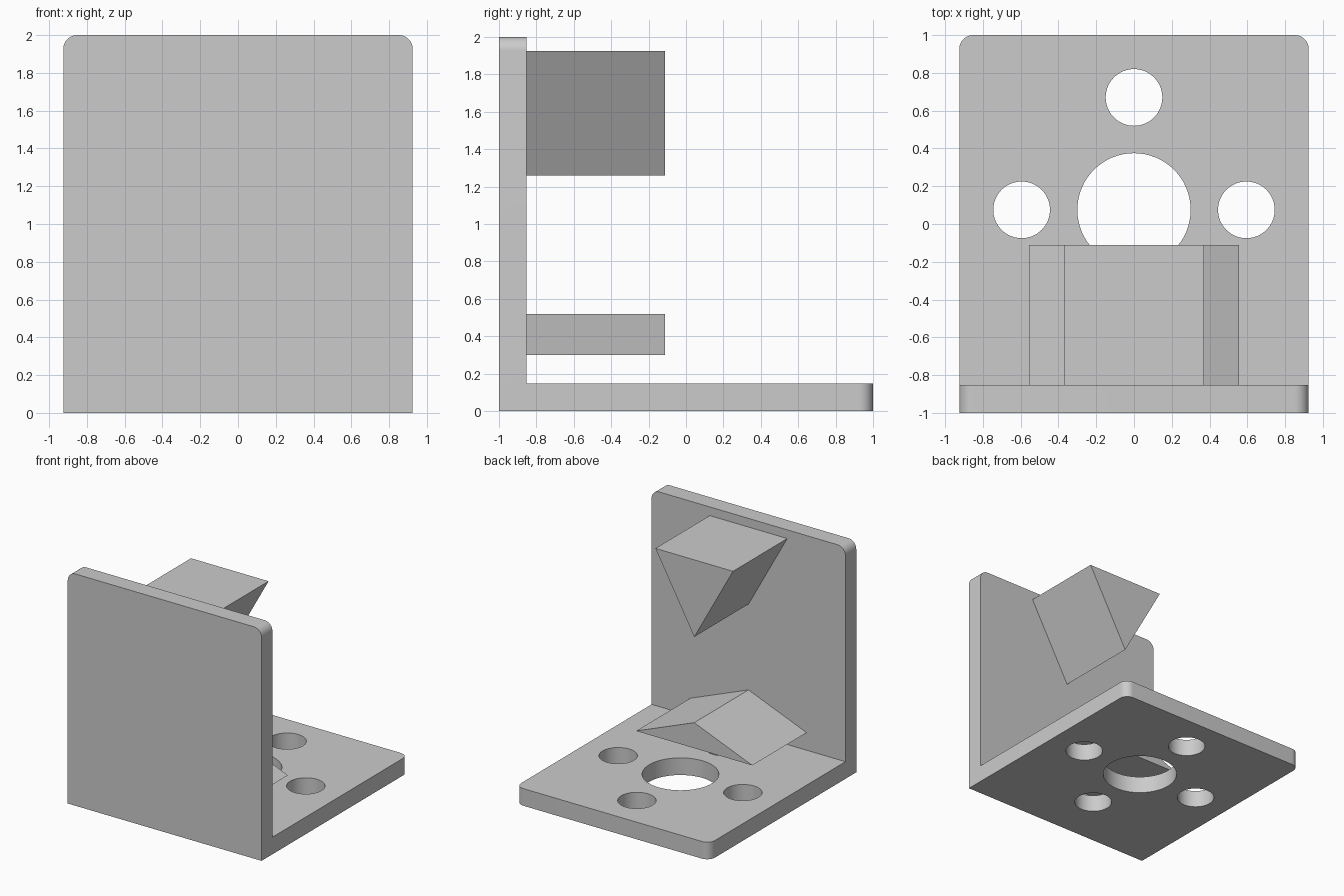
import bpy, bmesh, math

cube = bpy.data.objects.get("Cube")
if cube:
    bpy.data.objects.remove(cube, do_unlink=True)

HALF_W = 0.925
THICK = 0.148
WALL_IN = -1 + THICK
HOLE_Y = 0.075
HOLE_STEP = 0.595

grey = bpy.data.materials.new("plain grey")
grey.use_nodes = True
grey.diffuse_color = (0.6, 0.6, 0.6, 1)
grey.node_tree.nodes["Principled BSDF"].inputs["Base Color"].default_value = (0.6, 0.6, 0.6, 1)


def add_object(name, bm):
    bmesh.ops.recalc_face_normals(bm, faces=bm.faces)
    mesh = bpy.data.meshes.new(name)
    bm.to_mesh(mesh)
    bm.free()
    mesh.materials.append(grey)
    obj = bpy.data.objects.new(name, mesh)
    bpy.context.collection.objects.link(obj)
    return obj


def extruded(points, offset):
    """Closed solid swept from a planar outline."""
    bm = bmesh.new()
    face = bm.faces.new([bm.verts.new(p) for p in points])
    result = bmesh.ops.extrude_face_region(bm, geom=[face])
    verts = [g for g in result["geom"] if isinstance(g, bmesh.types.BMVert)]
    bmesh.ops.translate(bm, verts=verts, vec=offset)
    return bm


# L-shaped bracket with rounded outer corners
outline = [(-1, 0), (1, 0), (1, THICK), (WALL_IN, THICK), (WALL_IN, 2), (-1, 2)]
bm = extruded([(-HALF_W, y, z) for y, z in outline], (2 * HALF_W, 0, 0))


def is_corner(edge):
    a, b = (v.co for v in edge.verts)
    same_side = a.x * b.x > 0
    at_back = min(a.y, b.y) > 0.99
    at_top = min(a.z, b.z) > 1.99
    return same_side and (at_back or at_top)


bmesh.ops.bevel(bm, geom=[e for e in bm.edges if is_corner(e)], offset=0.074,
                segments=12, profile=0.5, affect="EDGES")
bracket = add_object("bracket", bm)

# Centre bore and four bolt holes
holes = [("centre_bore_cutter", 0, 0, 0.3)]
for i in range(4):
    a = i * math.pi / 2
    holes.append((f"bolt_hole_cutter_{i + 1}", HOLE_STEP * math.cos(a), HOLE_STEP * math.sin(a), 0.15))
for name, x, y, radius in holes:
    bm = bmesh.new()
    bmesh.ops.create_cone(bm, cap_ends=True, segments=64, radius1=radius, radius2=radius, depth=0.4)
    bmesh.ops.translate(bm, verts=bm.verts, vec=(x, HOLE_Y + y, THICK / 2))
    cutter = add_object(name, bm)
    cutter.hide_render = True
    cutter.hide_set(True)
    cut = bracket.modifiers.new(name, "BOOLEAN")
    cut.operation = "DIFFERENCE"
    cut.solver = "EXACT"
    cut.object = cutter

# Smooth the bores and rounded corners, keep the flats sharp
bpy.ops.object.select_all(action="DESELECT")
bracket.select_set(True)
bpy.context.view_layer.objects.active = bracket
for modifier in list(bracket.modifiers):
    bpy.ops.object.modifier_apply(modifier=modifier.name)
bpy.ops.object.shade_smooth_by_angle(angle=math.radians(30))

# Triangular prisms standing out from the wall
for name, half_width, base_z, apex_z in [("upper_prism", 0.37, 1.925, 1.26),
                                         ("lower_prism", 0.555, 0.3, 0.52)]:
    triangle = [(-half_width, base_z), (half_width, base_z), (0, apex_z)]
    add_object(name, extruded([(x, WALL_IN, z) for x, z in triangle], (0, 0.74, 0)))
